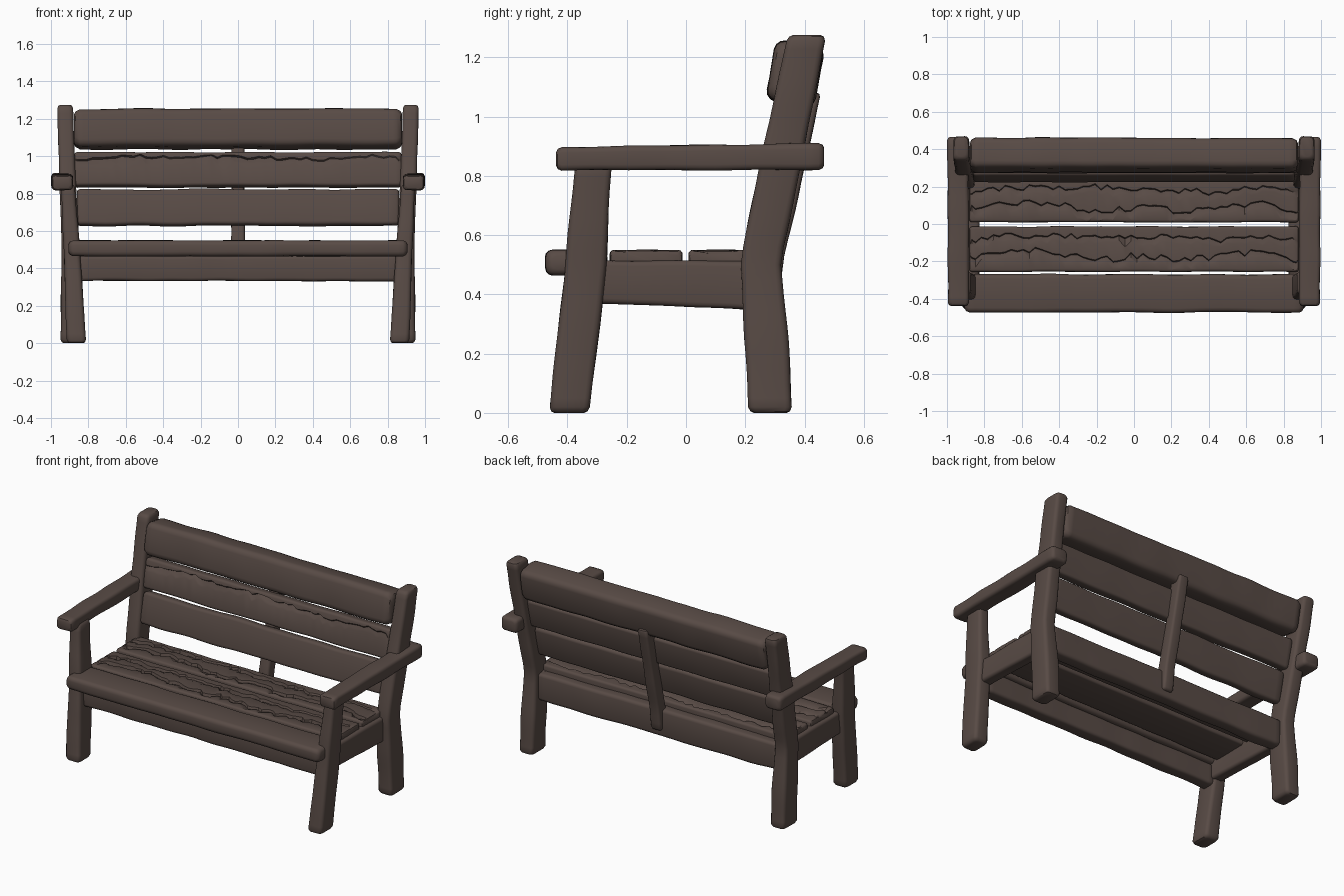
import bpy, bmesh, math, random
from mathutils import Vector, noise

if "Cube" in bpy.data.objects:
    bpy.data.objects.remove(bpy.data.objects["Cube"])

random.seed(4)
wood = bpy.data.materials.new("dark brown wood")
wood.diffuse_color = (0.098, 0.070, 0.060, 1)
wood.use_nodes = True
wood.node_tree.nodes["Principled BSDF"].inputs["Base Color"].default_value = wood.diffuse_color


def section(a, b, r, inset, cracks):
    """Rounded rectangle outline (half sizes a, b); cracks are cut in the +b side."""
    pts = []
    a, b = a - inset, b - inset
    r = min(r, a * 0.95, b * 0.95)
    for k, (sx, sy) in enumerate([(-1, -1), (1, -1), (1, 1), (-1, 1)]):
        for j in range(4):
            t = math.radians(180 + 90 * k + 30 * j)
            pts.append((sx * (a - r) + r * math.cos(t), sy * (b - r) + r * math.sin(t)))
        if k == 2:
            for c, d, w in cracks:
                pts += [(c + 0.006, b), (c, b - d), (c - w, b - d * 0.35), (c - w - 0.012, b)]
    return pts


def beam(name, stations, r=0.02, mirror=False, cracks=(), step=0.05, wob=0.007):
    """Loft through stations (centre, half-vector u, half-vector v) with rounded ends."""
    st = [tuple(Vector(p) for p in s) for s in stations]
    rings = []
    for i in range(len(st) - 1):
        n = max(1, round((st[i + 1][0] - st[i][0]).length / step))
        for k in range(n):
            rings.append([st[i][m].lerp(st[i + 1][m], k / n) for m in range(3)] + [0])
    rings.append(list(st[-1]) + [0])
    # rounded ends
    d0 = (st[1][0] - st[0][0]).normalized()
    d1 = (st[-2][0] - st[-1][0]).normalized()
    e0, e1 = rings.pop(0), rings.pop()
    ends = [(0, r * 0.8), (0.25 * r, 0.3 * r), (0.9 * r, 0)]
    rings = [[e0[0] + d0 * o, e0[1], e0[2], i] for o, i in ends] + rings
    rings += [[e1[0] + d1 * o, e1[1], e1[2], i] for o, i in reversed(ends)]

    bm = bmesh.new()
    loops = []
    for q, (c, u, v, inset) in enumerate(rings):
        cr = []
        for base, depth, amp in cracks:   # jagged split lines
            edge = min(1, q / 4, (len(rings) - 1 - q) / 4)
            fade = max(0.0, min(1, 0.75 + 1.3 * noise.noise((c.x * 2.2, base * 40, 1))))
            pos = base + amp * (noise.noise((c.x * 3.5, base * 30, 5)) + random.uniform(-.35, .35))
            cr.append((pos, depth * edge * fade, random.uniform(0.008, 0.03)))
        un, vn = u.normalized(), v.normalized()
        loop = []
        for x, y in section(u.length, v.length, r, inset, cr):
            co = c + un * x + vn * y
            co += (un * x + vn * y).normalized() * wob * noise.noise(co * 5 + Vector((len(name), 0, 0)))
            loop.append(bm.verts.new(co))
        loops.append(loop)
    for p, q in zip(loops, loops[1:]):
        for j in range(len(p)):
            k = (j + 1) % len(p)
            bm.faces.new((p[j], p[k], q[k], q[j]))
    bm.faces.new(loops[0])
    bm.faces.new(loops[-1])
    bmesh.ops.recalc_face_normals(bm, faces=bm.faces)
    me = bpy.data.meshes.new(name)
    bm.to_mesh(me)
    bm.free()
    ob = bpy.data.objects.new(name, me)
    bpy.context.collection.objects.link(ob)
    me.materials.append(wood)
    if mirror:
        ob.modifiers.new("mirror", "MIRROR")
    bpy.ops.object.select_all(action="DESELECT")
    ob.select_set(True)
    bpy.context.view_layer.objects.active = ob
    bpy.ops.object.shade_smooth_by_angle(angle=math.radians(38))


def upright(name, rows, **kw):
    """Rows of (z, x0, x1, y0, y1)."""
    beam(name, [(((a + b) / 2, (c + d) / 2, z), ((b - a) / 2, 0, 0), (0, (d - c) / 2, 0))
                for z, a, b, c, d in rows], **kw)


def board(name, half, y, z, w, t, deg=0, **kw):
    """Plank along x: width w along the tilted direction, thickness t."""
    s, c = math.sin(math.radians(deg)), math.cos(math.radians(deg))
    u, v = (0, c * w / 2, s * w / 2), (0, -s * t / 2, c * t / 2)
    beam(name, [((-half, y, z), u, v), ((half, y, z), u, v)], **kw)


# Legs and posts
upright("back_post", [(0, .845, .95, .21, .362), (.25, .845, .945, .198, .342),
                      (.5, .85, .942, .186, .322), (.56, .852, .943, .195, .33),
                      (.9, .868, .955, .262, .402), (1.275, .882, .967, .343, .474)],
        r=.022, mirror=True)
upright("front_leg", [(0, .812, .915, -.462, -.325), (.5, .845, .932, -.408, -.267),
                      (.85, .872, .947, -.375, -.248)], r=.022, mirror=True)

# Armrests
beam("armrest", [((.938, -.438, .858), (.058, 0, 0), (0, 0, .041)),
                 ((.94, .1, .862), (.056, 0, 0), (0, 0, .043)),
                 ((.942, .466, .865), (.056, 0, 0), (0, 0, .044))], r=.02, mirror=True)

# Seat frame
beam("seat_side_rail", [((.865, -.33, .445), (.038, 0, 0), (0, 0, .072)),
                        ((.865, .26, .428), (.038, 0, 0), (0, 0, .083))], r=.018, mirror=True)
board("front_apron", .855, -.335, .40, .085, .135, r=.018)
board("back_apron", .865, .25, .425, .085, .175, r=.02)

# Seat slats
fine = dict(step=.032, wob=.005)
board("front_seat_slat", .905, -.372, .507, .205, .086, r=.025)
board("middle_seat_slat", .88, -.134, .51, .242, .078, r=.014,
      cracks=[(.055, .022, .045), (-.05, .022, .05)], **fine)
board("rear_seat_slat", .88, .122, .51, .225, .078, r=.014,
      cracks=[(.055, .022, .045), (-.045, .022, .05)], **fine)

# Backrest slats and centre brace
board("lower_back_slat", .862, .272, .725, .195, .065, 78, r=.018)
board("middle_back_slat", .875, .325, .927, .185, .075, 78, r=.016,
      cracks=[(.055, .018, .03)], **fine)
board("top_back_slat", .878, .368, 1.145, .205, .165, 80, r=.035)
upright("back_brace", [(.38, -.035, .035, .25, .31), (.53, -.035, .035, .255, .332),
                       (1.08, -.035, .035, .37, .457)], r=.015)
